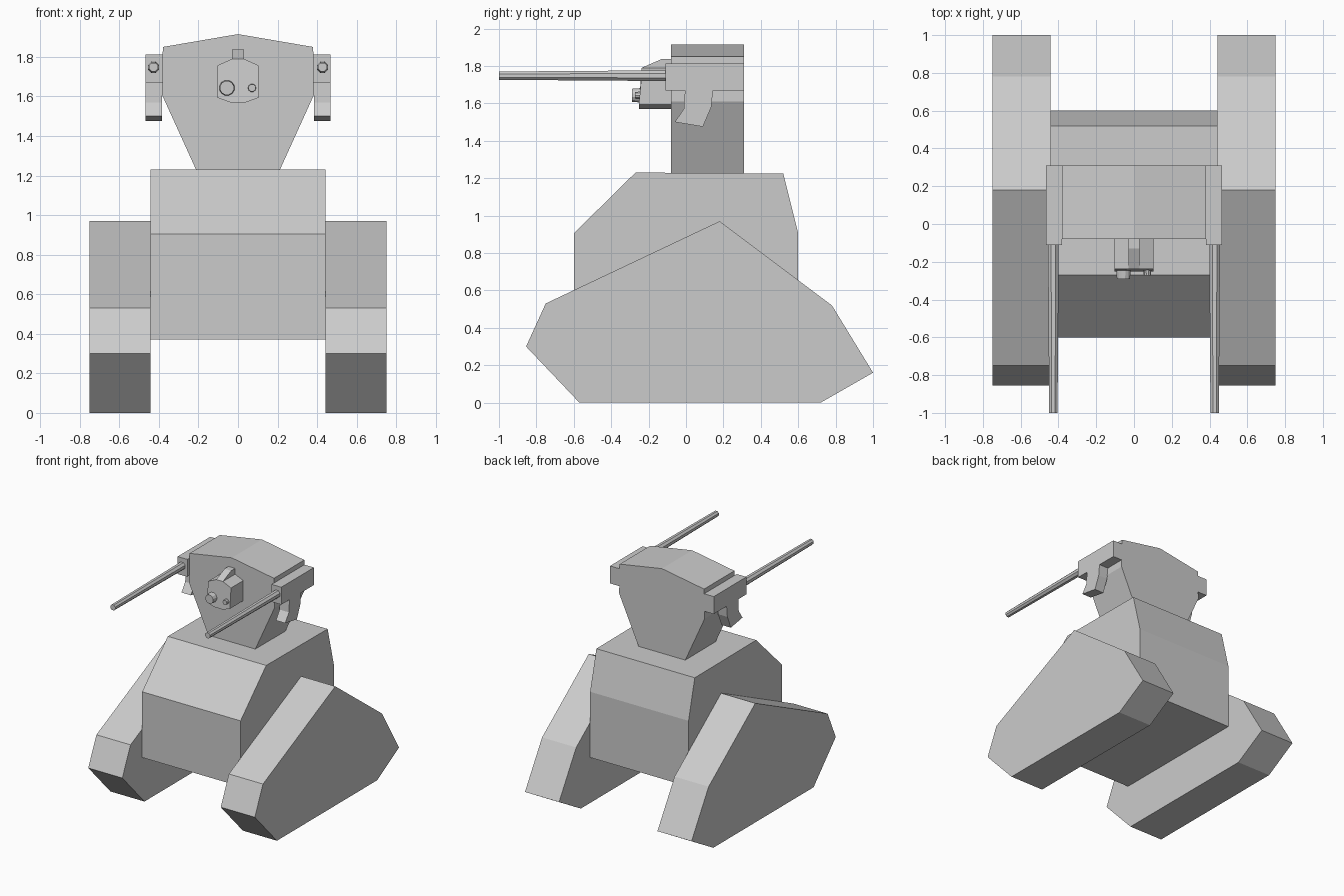
import bpy, bmesh, math
from mathutils import Matrix

if "Cube" in bpy.data.objects:
    bpy.data.objects.remove(bpy.data.objects["Cube"])


def finish(bm, name):
    bmesh.ops.recalc_face_normals(bm, faces=bm.faces)
    me = bpy.data.meshes.new(name)
    bm.to_mesh(me)
    bm.free()
    ob = bpy.data.objects.new(name, me)
    bpy.context.collection.objects.link(ob)
    return ob


def prism(name, profile, axis, a, b):
    """Extrude a profile from a to b; axis 'x' uses (y, z), axis 'y' uses (x, z)."""
    bm = bmesh.new()
    put = (lambda p, d: (d, p[0], p[1])) if axis == 'x' else (lambda p, d: (p[0], d, p[1]))
    face = bm.faces.new([bm.verts.new(put(p, a)) for p in profile])
    ext = bmesh.ops.extrude_face_region(bm, geom=[face])
    move = (b - a, 0, 0) if axis == 'x' else (0, b - a, 0)
    bmesh.ops.translate(bm, vec=move,
                        verts=[v for v in ext['geom'] if isinstance(v, bmesh.types.BMVert)])
    return finish(bm, name)


def rod(name, x, z, y_front, y_back, r_front, r_back, sides):
    """Tapered rod along y."""
    bm = bmesh.new()
    mat = (Matrix.Translation((x, (y_front + y_back) / 2, z))
           @ Matrix.Rotation(math.pi / 2, 4, 'X') @ Matrix.Rotation(math.pi / sides, 4, 'Z'))
    bmesh.ops.create_cone(bm, cap_ends=True, segments=sides, radius1=r_back,
                          radius2=r_front, depth=y_back - y_front, matrix=mat)
    return finish(bm, name)


# Body hull
prism("body", [(-0.6, 0.37), (0.6, 0.37), (0.6, 0.905), (0.52, 1.225),
               (-0.27, 1.23), (-0.6, 0.905)], 'x', -0.443, 0.443)

# Head
prism("head", [(-0.21, 1.225), (0.21, 1.225), (0.385, 1.61), (0.38, 1.85),
               (0, 1.915), (-0.38, 1.85), (-0.385, 1.61)], 'y', -0.08, 0.31)

# Sensor box with top ridge and two lenses
sensor = prism("sensor_box", [(-0.04, 1.57), (0.04, 1.57), (0.103, 1.593), (0.103, 1.757),
                              (0.03, 1.79), (-0.03, 1.79), (-0.103, 1.757), (-0.103, 1.593)],
               'y', -0.252, -0.07)
for v in sensor.data.vertices:
    if v.co.y < -0.2 and v.co.z > 1.7:
        v.co.y = -0.237
prism("sensor_ridge", [(-0.237, 1.77), (-0.07, 1.77), (-0.07, 1.837), (-0.13, 1.837),
                       (-0.237, 1.79)], 'x', -0.03, 0.03)
rod("large_lens", -0.056, 1.643, -0.29, -0.24, 0.036, 0.04, 12)
rod("small_lens", 0.071, 1.643, -0.273, -0.24, 0.019, 0.021, 10)

track = [(-0.57, 0), (0.72, 0), (1.0, 0.16), (0.78, 0.52), (0.18, 0.97),
         (-0.75, 0.53), (-0.855, 0.30)]
pod = [(-0.11, 1.67), (0.31, 1.67), (0.31, 1.812), (-0.11, 1.812)]
grip = [(-0.005, 1.675), (-0.012, 1.57), (-0.06, 1.50), (0.09, 1.475),
        (0.135, 1.58), (0.145, 1.675)]
for side, s in (("left", -1), ("right", 1)):
    # Track block
    prism("track_" + side, track, 'x', s * 0.443, s * 0.75)
    # Gun: housing, curved grip and barrel
    prism("gun_housing_" + side, pod, 'x', s * 0.38, s * 0.467)
    prism("gun_grip_" + side, grip, 'x', s * 0.383, s * 0.467)
    rod("gun_barrel_" + side, s * 0.427, 1.748, -1.0, -0.1, 0.024, 0.031, 8)
